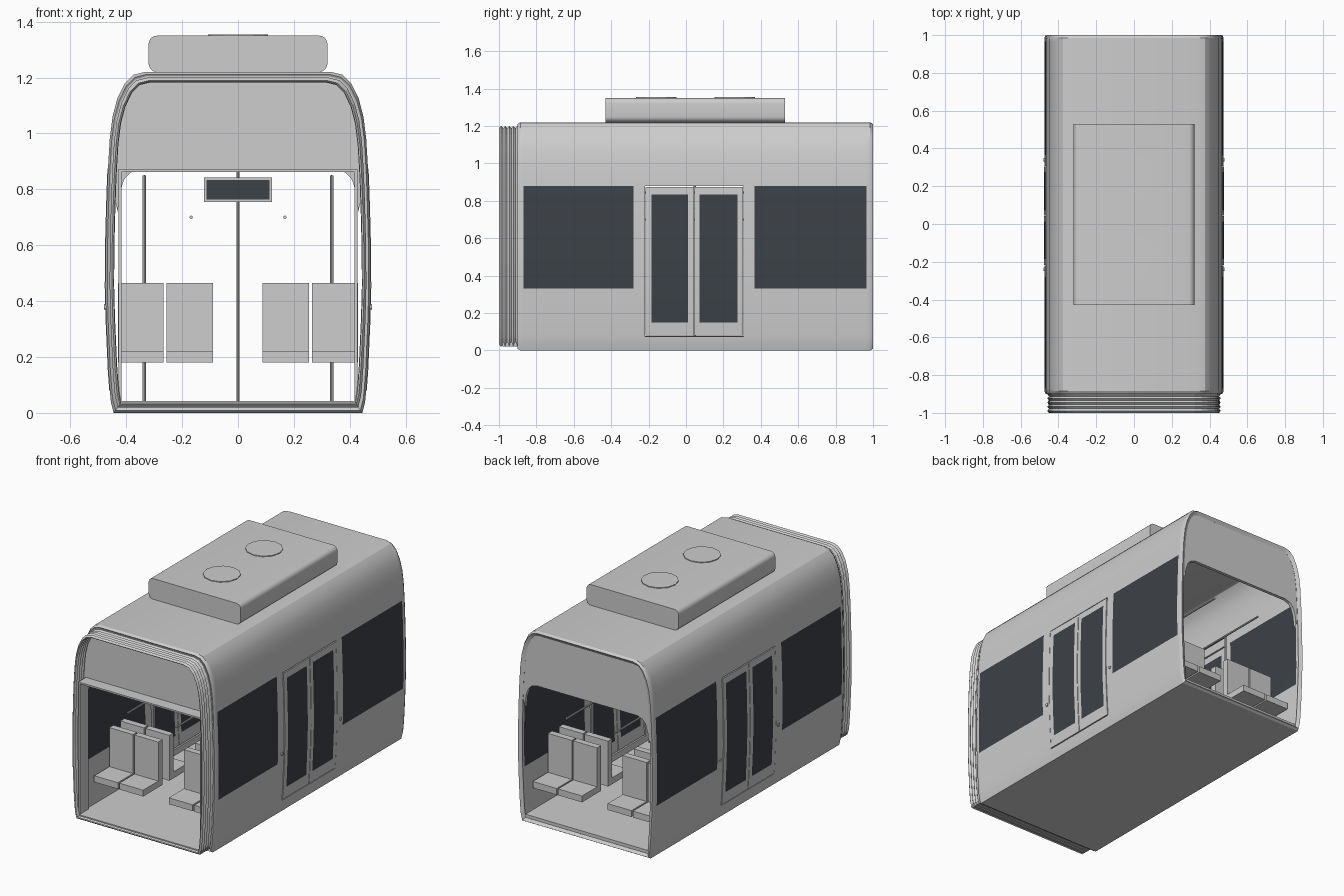
import bpy, bmesh, math
from mathutils import Vector

if "Cube" in bpy.data.objects:
    bpy.data.objects.remove(bpy.data.objects["Cube"])


def material(name, rgb):
    m = bpy.data.materials.new(name)
    m.use_nodes = True
    m.diffuse_color = (*rgb, 1)
    m.node_tree.nodes["Principled BSDF"].inputs["Base Color"].default_value = (*rgb, 1)
    return m


GREY = material("light grey", (0.61, 0.61, 0.61))
GLASS = material("dark glass", (0.046, 0.054, 0.063))
MID = 0.047  # the saloon is symmetric about this y

# Half cross-section of the car (x, z), floor to roof
WALL = [(.445, 0), (.455, .04), (.4585, .075), (.464, .15), (.472, .33), (.475, .45),
        (.474, .6), (.47, .75), (.467, .835), (.465, .88), (.459, .98), (.449, 1.06),
        (.432, 1.125), (.405, 1.18), (.375, 1.21), (.335, 1.22)]
RING = WALL + [(-x, z) for x, z in reversed(WALL)]


def wall_x(z):
    for (x0, z0), (x1, z1) in zip(WALL, WALL[1:]):
        if z0 <= z <= z1:
            return x0 + (x1 - x0) * (z - z0) / (z1 - z0)


def finish(name, bm, mats=(GREY,), thickness=0, smooth=False):
    me = bpy.data.meshes.new(name)
    bm.to_mesh(me)
    bm.free()
    for m in mats:
        me.materials.append(m)
    ob = bpy.data.objects.new(name, me)
    bpy.context.collection.objects.link(ob)
    bpy.ops.object.select_all(action='DESELECT')
    ob.select_set(True)
    bpy.context.view_layer.objects.active = ob
    if thickness:
        mod = ob.modifiers.new("thickness", 'SOLIDIFY')
        mod.thickness = thickness
        bpy.ops.object.modifier_apply(modifier=mod.name)
    if smooth:
        bpy.ops.object.shade_smooth_by_angle(angle=math.radians(30))
    return ob


def box(name, x, y, z, mat=GREY):
    """Box from (low, high) ranges."""
    bm = bmesh.new()
    bmesh.ops.create_cube(bm, size=1)
    for v in bm.verts:
        v.co = [r[0] if c < 0 else r[1] for c, r in zip(v.co, (x, y, z))]
    return finish(name, bm, (mat,))


def rod(name, a, b, r, sides=8):
    a, b = Vector(a), Vector(b)
    bm = bmesh.new()
    bmesh.ops.create_cone(bm, cap_ends=True, segments=sides, radius1=r, radius2=r,
                          depth=(b - a).length)
    bmesh.ops.rotate(bm, verts=bm.verts,
                     matrix=Vector((0, 0, 1)).rotation_difference(b - a).to_matrix())
    bmesh.ops.translate(bm, verts=bm.verts, vec=(a + b) / 2)
    return finish(name, bm)


def tube(sections):
    """Skin the car ring along y; sections are (y, scale)."""
    bm = bmesh.new()
    rows = [[bm.verts.new((x * s, y, .61 + (z - .61) * s)) for x, z in RING]
            for y, s in sections]
    for a, b in zip(rows, rows[1:]):
        for i in range(len(RING)):
            j = (i + 1) % len(RING)
            bm.faces.new((a[i], b[i], b[j], a[j]))
    bm.normal_update()
    return bm


def inside(f, y, z):
    c = f.calc_center_median()
    return y[0] < c.y < y[1] and z[0] < c.z < z[1]


# Body shell: side windows picked by position, doorways left open
WINDOWS = [(-.87, -.28), (.365, .965)]
DOORWAY = (-.22, .308)
cuts = sorted([-.885, .985, *DOORWAY] + [y for w in WINDOWS for y in w])
shell = tube([(-.9, .985)] + [(y, 1) for y in cuts] + [(1, .985)])
for f in shell.faces:
    f.material_index = int(any(inside(f, w, (.33, .88)) for w in WINDOWS)
                           and abs(f.normal.x) > .7)
doorway = [f for f in shell.faces if abs(f.normal.x) > .7 and inside(f, DOORWAY, (.075, .88))]
bmesh.ops.delete(shell, geom=doorway, context='FACES')
finish("body_shell", shell, (GREY, GLASS), .025, True)

# Folded gangway bellows
folds = 10
finish("gangway_bellows",
       tube([(-1 + .11 * i / folds, .967 if i % 2 else .95) for i in range(folds + 1)]),
       thickness=.008)

# Floor
box("floor", (-.43, .43), (-.98, .98), (.022, .042))


# End headers with rounded opening corners
def header(name, y0, y1):
    half = [(.43, .72), (.425, .78), (.408, .835), (.385, .86), (.35, .872)]
    edge = [(x * .975, z - .015) for x, z in WALL if z > .8]
    right = list(reversed(half)) + edge
    bm = bmesh.new()
    f = bm.faces.new([bm.verts.new((x, y0, z)) for x, z in
                      right + [(-x, z) for x, z in reversed(right)]])
    new = bmesh.ops.extrude_face_region(bm, geom=[f])["geom"]
    bmesh.ops.translate(bm, vec=(0, y1 - y0, 0),
                        verts=[v for v in new if isinstance(v, bmesh.types.BMVert)])
    bmesh.ops.recalc_face_normals(bm, faces=bm.faces)
    finish(name, bm)


header("front_header", -.9, -.88)
header("rear_header", .965, .985)

# Front opening lining
box("front_lintel", (-.427, .427), (-.975, -.89), (.862, .872))
for s, side in ((1, "left"), (-1, "right")):
    box(side + "_front_jamb", sorted((s * .417, s * .427)), (-.975, -.89), (.04, .862))


# Door leaves follow the curve of the wall, with a slim gap all round
def door_leaf(name, s, outer, pane):
    ys = (outer[0], *pane, outer[1])
    zs = [.08, .15, .33, .45, .6, .75, .835, .875]
    bm = bmesh.new()
    rows = [[bm.verts.new((s * (wall_x(z) + .002), y, z)) for y in ys] for z in zs]
    for a, b in zip(rows, rows[1:]):
        for i in range(len(ys) - 1):
            quad = (a[i], a[i + 1], b[i + 1], b[i])
            f = bm.faces.new(quad if s > 0 else quad[::-1])
            f.material_index = int(inside(f, pane, (.15, .835)))
    finish(name, bm, (GREY, GLASS), .022, True)


for s, side in ((1, "left"), (-1, "right")):
    door_leaf(side + "_door_front_leaf", s, (-.216, .042), (-.185, .012))
    door_leaf(side + "_door_rear_leaf", s, (.046, .304), (.072, .275))
    for y in (-.24, .34):
        rod(side + "_door_button", (s * .465, y, .38), (s * .479, y, .38), .01, 12)

# Roof unit with rounded long edges and two fan covers
bm = bmesh.new()
bmesh.ops.create_cube(bm, size=1)
bmesh.ops.scale(bm, vec=(.64, .96, .13), verts=bm.verts)
bmesh.ops.translate(bm, vec=(0, .05, 1.285), verts=bm.verts)
long_edges = [e for e in bm.edges if abs(e.verts[0].co.y - e.verts[1].co.y) > .5]
bmesh.ops.bevel(bm, geom=long_edges, offset=.03, segments=5, profile=.5, affect='EDGES')
finish("roof_unit", bm, smooth=True)
for y in (-.16, .26):
    rod("roof_fan_cover", (0, y, 1.34), (0, y, 1.355), .108, 12)

# Seats: back-to-back pairs at both ends, on both sides
for end in (-1, 1):
    for back, facing in ((.69, 1), (.58, -1)):
        for xs in ((-.43, -.266), (-.256, -.09), (.088, .254), (.264, .43)):
            y = MID + end * back
            d = end * facing
            box("seat_back", xs, sorted((y - d * .02, y + d * .02)), (.18, .465))
            box("seat_cushion", xs, sorted((y, y + d * .17)), (.18, .22))

# Grab poles and rails
rod("centre_pole", (0, MID, .04), (0, MID, 1.2), .006)
for x in (-.335, .335):
    for y in (MID - .4, MID + .4):
        rod("grab_pole", (x, y, .04), (x, y, .85), .006)
    rod("overhead_rail", (x, MID - .4, .845), (x, MID + .4, .845), .006)
for x in (-.168, .168):
    rod("grab_rail", (x, MID - .9, .7), (x, MID + .9, .7), .006)

# Passenger display, with a screen on both faces
box("display_case", (-.122, .122), (MID - .025, MID + .025), (.755, .842))
for s in (-1, 1):
    y = MID + s * .025
    box("display_screen", (-.113, .113), sorted((y, y + s * .004)), (.763, .834), GLASS)
